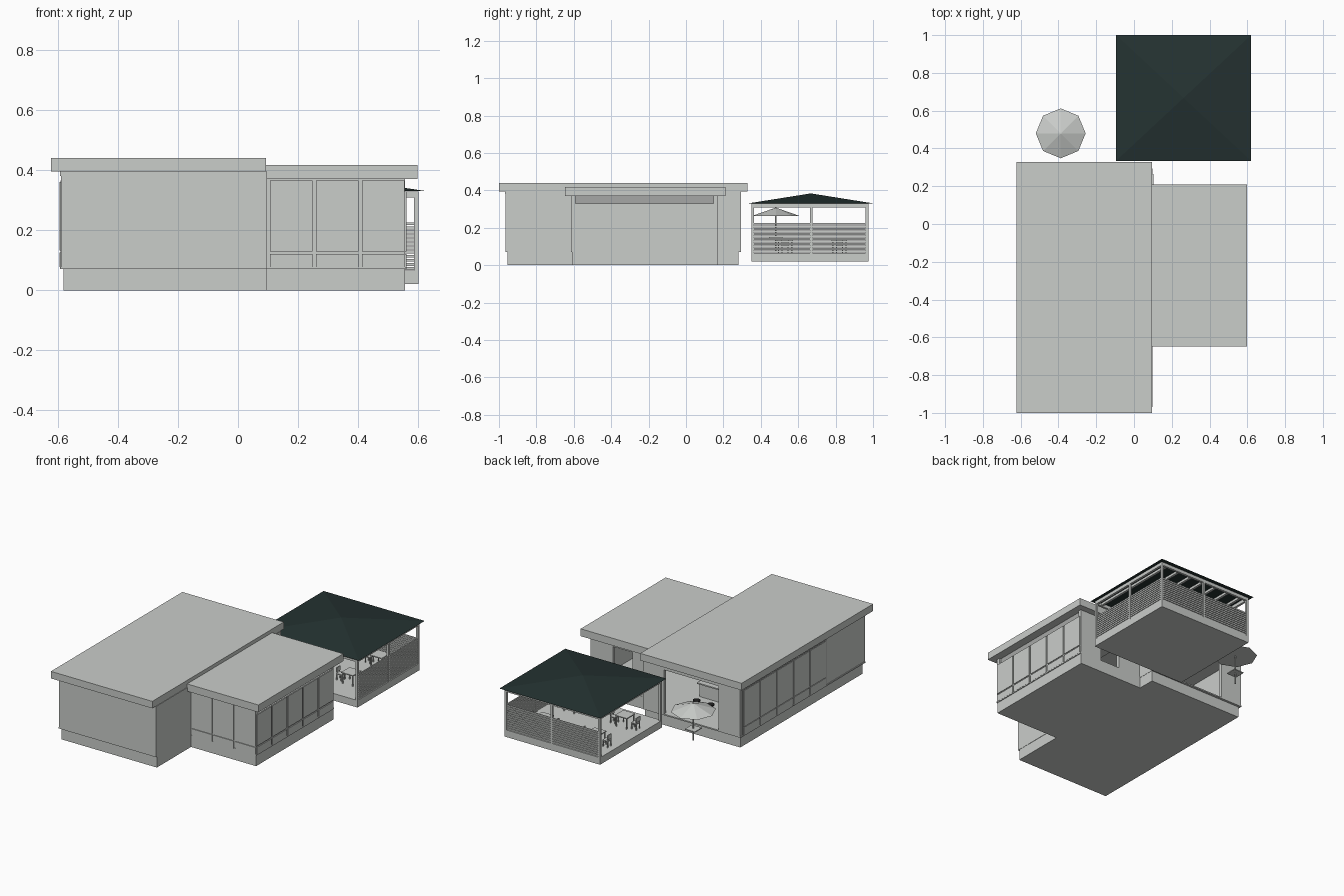
import bpy
import math

cube = bpy.data.objects.get("Cube")
if cube:
    bpy.data.objects.remove(cube, do_unlink=True)


def material(name, colour):
    m = bpy.data.materials.new(name)
    m.use_nodes = True
    m.diffuse_color = (*colour, 1)
    bsdf = m.node_tree.nodes["Principled BSDF"]
    bsdf.inputs["Base Color"].default_value = (*colour, 1)
    bsdf.inputs["Roughness"].default_value = 0.8
    return m


GREY = material("light grey", (0.59, 0.61, 0.59))
SHADE = material("mid grey", (0.38, 0.39, 0.38))
ROOF = material("dark green slate", (0.018, 0.032, 0.031))
BLACK = material("near black", (0.015, 0.015, 0.015))

QUADS = ((0, 2, 3, 1), (4, 5, 7, 6), (0, 1, 5, 4), (2, 6, 7, 3), (0, 4, 6, 2), (1, 3, 7, 5))


def boxes(name, mat, *specs):
    """One object made of boxes, each given as (x0, x1, y0, y1, z0, z1)."""
    verts, faces = [], []
    for x0, x1, y0, y1, z0, z1 in specs:
        n = len(verts)
        verts += [(x, y, z) for z in (z0, z1) for y in (y0, y1) for x in (x0, x1)]
        faces += [tuple(n + i for i in q) for q in QUADS]
    mesh = bpy.data.meshes.new(name)
    mesh.from_pydata(verts, [], faces)
    mesh.materials.append(mat)
    ob = bpy.data.objects.new(name, mesh)
    bpy.context.collection.objects.link(ob)
    return ob


def cone(name, mat, sides, radius, z0, z1, x, y, turn=0.0, top=0.0):
    bpy.ops.mesh.primitive_cone_add(vertices=sides, radius1=radius, radius2=top, depth=z1 - z0,
                                    location=(x, y, (z0 + z1) / 2), rotation=(0, 0, turn))
    ob = bpy.context.object
    ob.name = name
    ob.data.materials.append(mat)
    return ob


def panels(start, end, count, gap=0.012):
    """Start and end of evenly spaced panels."""
    step = (end - start) / count
    return [(start + i * step + gap / 2, start + (i + 1) * step - gap / 2) for i in range(count)]


# Main block: plinth, walls around an open back, flat roof
boxes("main_plinth", GREY, (-0.58, 0.095, -0.955, 0.28, 0, 0.07))
boxes("main_floor", GREY, (-0.593, 0.097, -0.965, 0.295, 0.07, 0.078))
T = 0.02
boxes("main_walls", GREY,
      (-0.589, 0.097, -0.965, -0.965 + T, 0.07, 0.395),
      (-0.589, -0.589 + T, -0.965, 0.295, 0.07, 0.395),
      (0.097 - T, 0.097, -0.965, -0.6, 0.07, 0.395),
      (0.097 - T, 0.097, 0.15, 0.295, 0.07, 0.395),
      (-0.589, -0.435, 0.295 - T, 0.295, 0.07, 0.395),
      (-0.05, 0.097, 0.295 - T, 0.295, 0.07, 0.395),
      (-0.435, -0.05, 0.295 - T, 0.295, 0.36, 0.395))
boxes("main_front_fascia", GREY, (-0.593, 0.097, -0.968, -0.96, 0.38, 0.395))
boxes("main_roof", GREY, (-0.623, 0.094, -1, 0.328, 0.395, 0.44))
boxes("main_back_window", GREY, (0.097, 0.102, 0.185, 0.265, 0.16, 0.39))

# Window panels along the right side of the main block
boxes("main_side_panels", GREY,
      *[(-0.594, -0.589, a, b, lo, hi) for a, b in panels(-0.57, 0.27, 5)
        for lo, hi in ((0.078, 0.125), (0.133, 0.36))])
boxes("main_side_joints", SHADE, (-0.5905, -0.588, -0.575, 0.275, 0.075, 0.365))

# Side wing: plinth, walls, flat roof
boxes("wing_plinth", GREY, (0.09, 0.555, -0.61, 0.17, 0, 0.07))
boxes("wing_floor", GREY, (0.09, 0.56, -0.615, 0.17, 0.07, 0.078))
boxes("wing_walls", GREY,
      (0.09, 0.556, -0.611, -0.611 + T, 0.07, 0.37),
      (0.556 - T, 0.556, -0.611, 0.168, 0.07, 0.33),
      (0.40, 0.556, 0.168 - T, 0.168, 0.07, 0.37),
      (0.09, 0.26, 0.168 - T, 0.168, 0.07, 0.37),
      (0.26, 0.40, 0.168 - T, 0.168, 0.34, 0.37))
boxes("wing_roof", GREY, (0.094, 0.598, -0.648, 0.21, 0.37, 0.417))
boxes("wing_clerestory", SHADE, (0.535, 0.545, -0.60, 0.16, 0.33, 0.37))
rows = ((0.075, 0.121), (0.129, 0.328))
boxes("wing_side_panels", GREY,
      *[(0.556, 0.561, a, b, lo, hi) for a, b in panels(-0.615, 0.168, 5) for lo, hi in rows])
boxes("wing_front_panels", GREY,
      *[(a, b, -0.616, -0.611, lo, hi) for a, b in panels(0.1, 0.56, 3)
        for lo, hi in ((0.075, 0.121), (0.129, 0.365))])

# Interior fittings seen through the open back
boxes("counter", GREY, (-0.3, -0.08, -0.1, -0.02, 0.078, 0.16), (-0.31, -0.07, -0.11, -0.01, 0.16, 0.168))
boxes("shelves", GREY, *[(-0.3, -0.05, -0.35, -0.29, z, z + 0.008) for z in (0.12, 0.18, 0.24, 0.3)],
      (-0.31, -0.3, -0.35, -0.29, 0.078, 0.31), (-0.05, -0.04, -0.35, -0.29, 0.078, 0.31))
for i, x in enumerate((-0.38, -0.28, -0.18)):
    cone(f"stool_stem_{i}", BLACK, 8, 0.006, 0.078, 0.14, x, 0.15, top=0.006)
    cone(f"stool_seat_{i}", BLACK, 12, 0.022, 0.14, 0.148, x, 0.15, top=0.022)

# Pavilion: deck, posts, ring beam, joists and hipped roof
PX0, PX1, PY0, PY1 = -0.075, 0.6, 0.35, 0.975
PCX, PCY = (PX0 + PX1) / 2, (PY0 + PY1) / 2
P = 0.014
boxes("pavilion_deck", GREY, (PX0, PX1, PY0, PY1, 0.02, 0.065))
post_spots = [(x, y) for x in (PX0, PX1 - P) for y in (PY0, PY1 - P)]
post_spots += [(PCX, PY1 - P), (PX1 - P, PCY)]
boxes("pavilion_posts", GREY, *[(x, x + P, y, y + P, 0.065, 0.31) for x, y in post_spots])
boxes("pavilion_beams", GREY,
      (PX0, PX1, PY0, PY0 + P, 0.308, 0.329), (PX0, PX1, PY1 - P, PY1, 0.308, 0.329),
      (PX0, PX0 + P, PY0, PY1, 0.308, 0.329), (PX1 - P, PX1, PY0, PY1, 0.308, 0.329))
boxes("pavilion_joists", GREY,
      *[(a, b, PY0, PY1, 0.314, 0.329) for a, b in panels(PX0, PX1, 7, 0.082)])
roof = cone("pavilion_roof", ROOF, 4, math.sqrt(0.5), 0.331, 0.384, PCX, 0.667, math.pi / 4)
bpy.ops.object.transform_apply(location=False, rotation=True, scale=False)
roof.scale = (0.715, 0.666, 1)

# Slatted screens on two sides of the pavilion
slats = [0.068 + i * 0.0135 for i in range(12)]
boxes("side_screen", GREY, *[(PX1 - 0.01, PX1 - 0.004, PY0 + P, PY1 - P, z, z + 0.0095) for z in slats])
boxes("back_screen", GREY, *[(PX0 + P, PX1 - P, PY1 - 0.01, PY1 - 0.004, z, z + 0.0095) for z in slats])


# Tables and chairs
def table(name, x, y, z, h, half):
    legs = [(x + sx * half * 0.85 - 0.003, x + sx * half * 0.85 + 0.003,
             y + sy * half * 0.85 - 0.003, y + sy * half * 0.85 + 0.003, z, z + h)
            for sx in (-1, 1) for sy in (-1, 1)]
    boxes(name, GREY, (x - half, x + half, y - half, y + half, z + h, z + h + 0.006), *legs)


def chair(name, x, y, z, side):
    table(name + "_seat", x, y, z, 0.036, 0.019)
    back = x + side * 0.017
    boxes(name + "_back", GREY, (back - 0.003, back + 0.003, y - 0.019, y + 0.019, z + 0.05, z + 0.078),
          *[(back - 0.002, back + 0.002, y + s * 0.015 - 0.002, y + s * 0.015 + 0.002, z + 0.04, z + 0.05)
            for s in (-1, 1)])


for i, (x, y) in enumerate([(x, y) for x in (0.06, 0.43) for y in (0.53, 0.82)]):
    table(f"table_{i}", x, y, 0.065, 0.066, 0.042)
    for side, word in ((-1, "right"), (1, "left")):
        chair(f"chair_{i}_{word}", x + side * 0.075, y, 0.065, side)

# Parasol with a small table
UX, UY = -0.388, 0.48
cone("parasol_canopy", GREY, 8, 0.132, 0.262, 0.308, UX, UY)
cone("parasol_pole", GREY, 8, 0.004, 0.07, 0.312, UX, UY, top=0.004)
boxes("parasol_table", GREY, (UX - 0.035, UX + 0.035, UY - 0.035, UY + 0.035, 0.142, 0.148))
